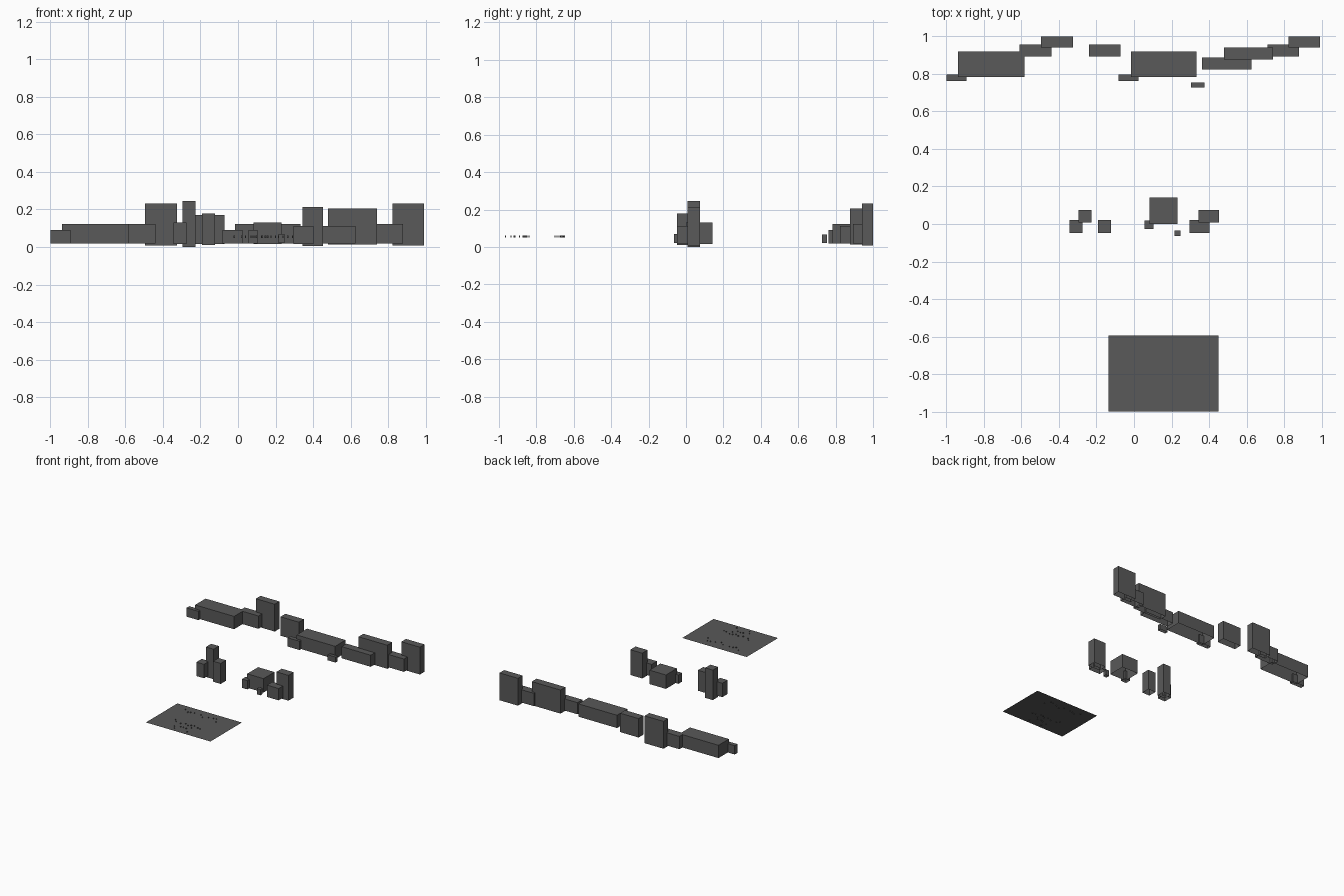
import bpy, bmesh

# One dark grey for everything
mat = bpy.data.materials.new("dark grey")
mat.diffuse_color = (0.1, 0.1, 0.1, 1)


def finish(name, bm):
    me = bpy.data.meshes.new(name)
    bm.to_mesh(me)
    bm.free()
    me.materials.append(mat)
    ob = bpy.data.objects.new(name, me)
    bpy.context.collection.objects.link(ob)
    return ob


def add_box(bm, x0, x1, y0, y1, z0, z1):
    """Box shell between two corners, returns its vertices."""
    vs = bmesh.ops.create_cube(bm, size=1)["verts"]
    for v in vs:
        v.co = (x1 if v.co.x > 0 else x0,
                y1 if v.co.y > 0 else y0,
                z1 if v.co.z > 0 else z0)
    return vs


def block(name, x0, x1, y0, y1, z0, z1):
    """Building block with an open underside."""
    bm = bmesh.new()
    add_box(bm, x0, x1, y0, y1, z0, z1)
    bm.normal_update()
    under = [f for f in bm.faces if f.normal.z < -0.5]
    bmesh.ops.delete(bm, geom=under, context='FACES_ONLY')
    finish(name, bm)


# Rear row: x from, x to, y from, y to, bottom, top
rear = [
    (-1.0, -0.893, 0.762, 0.797, 0.018, 0.09),
    (-0.937, -0.584, 0.783, 0.918, 0.018, 0.123),
    (-0.61, -0.44, 0.893, 0.957, 0.018, 0.123),
    (-0.496, -0.325, 0.94, 1.0, 0.008, 0.232),
    (-0.24, -0.073, 0.893, 0.957, 0.015, 0.17),
    (-0.083, 0.024, 0.762, 0.797, 0.018, 0.09),
    (-0.017, 0.333, 0.783, 0.918, 0.018, 0.123),
    (0.304, 0.376, 0.728, 0.755, 0.022, 0.067),
    (0.363, 0.627, 0.824, 0.888, 0.018, 0.113),
    (0.48, 0.741, 0.877, 0.94, 0.012, 0.205),
    (0.71, 0.88, 0.893, 0.957, 0.018, 0.123),
    (0.824, 0.992, 0.94, 1.0, 0.008, 0.232),
]
for i, b in enumerate(rear):
    block(f"rear_block_{i + 1}", *b)

# Middle group of smaller blocks
middle = [
    (-0.344, -0.275, -0.048, 0.021, 0.016, 0.13),
    (-0.296, -0.227, 0.007, 0.075, 0.0, 0.246),
    (-0.192, -0.123, -0.048, 0.021, 0.01, 0.178),
    (0.056, 0.104, -0.027, 0.019, 0.018, 0.09),
    (0.083, 0.232, 0.0, 0.142, 0.016, 0.13),
    (0.216, 0.248, -0.064, -0.034, 0.022, 0.07),
    (0.297, 0.403, -0.048, 0.021, 0.016, 0.113),
    (0.344, 0.453, 0.007, 0.075, 0.006, 0.213),
]
for i, b in enumerate(middle):
    block(f"middle_block_{i + 1}", *b)

# Thin front sheet
bm = bmesh.new()
bm.faces.new([bm.verts.new((x, y, 0.055)) for x, y in
              [(-0.135, -1.0), (0.45, -1.0), (0.45, -0.593), (-0.135, -0.593)]])
finish("front_sheet", bm)

# Tiny pegs scattered over the sheet
spots = [(-.02, -.65), (.02, -.68), (.04, -.67), (.07, -.665), (.13, -.665),
         (.16, -.69), (.2, -.67), (.24, -.66), (.265, -.655), (.29, -.7),
         (.02, -.84), (.04, -.86), (.09, -.87), (.125, -.855), (.155, -.87),
         (.175, -.855), (.2, -.85), (.24, -.865), (.265, -.87), (.08, -.935),
         (.125, -.92), (.145, -.915), (.175, -.92), (.2, -.89), (.1, -.965),
         (.215, -.965)]
bm = bmesh.new()
r = 0.003
for x, y in spots:
    add_box(bm, x - r, x + r, y - r, y + r, 0.049, 0.062)
finish("sheet_pegs", bm)
